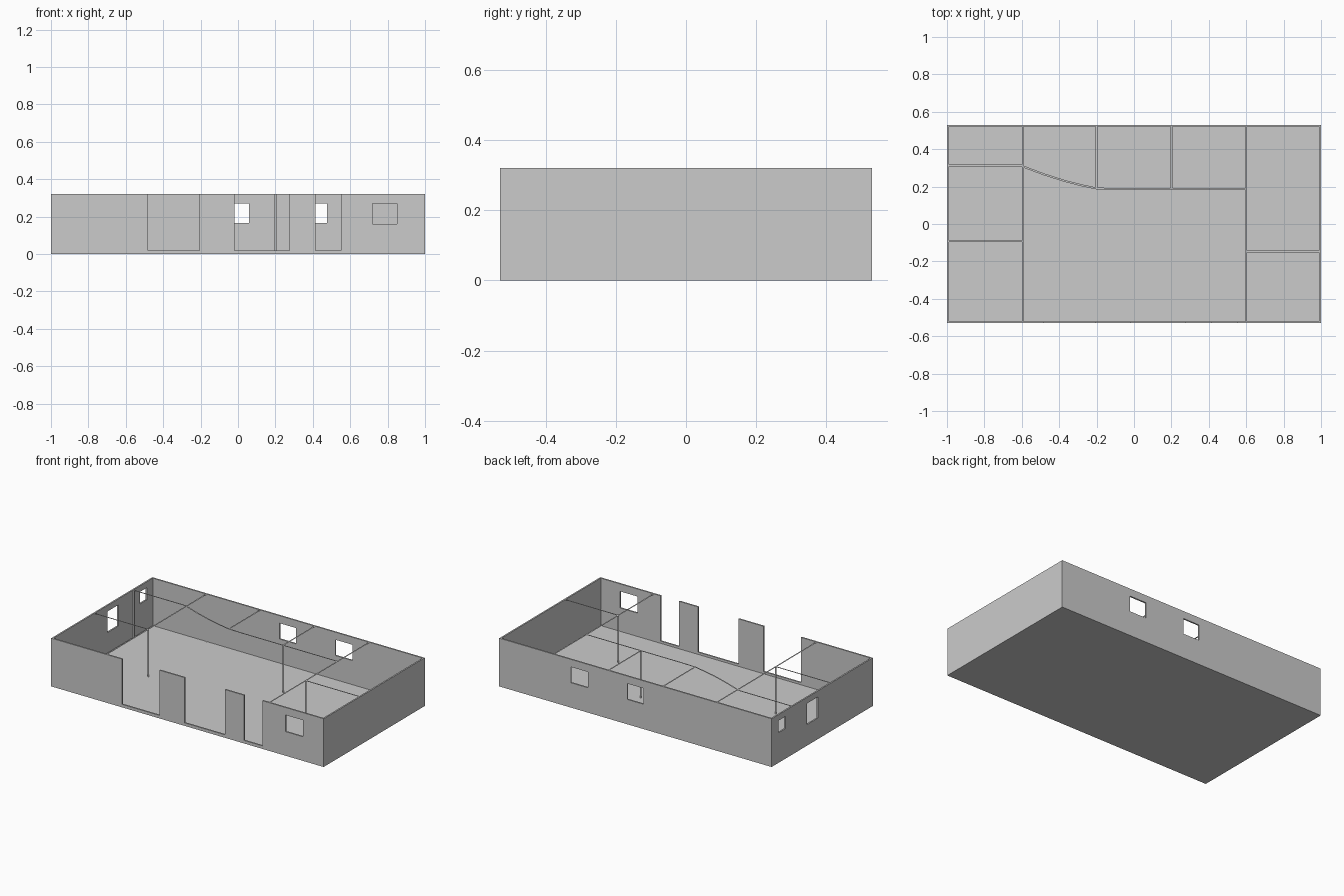
import bpy, bmesh
from mathutils import Vector

if "Cube" in bpy.data.objects:
    bpy.data.objects.remove(bpy.data.objects["Cube"])

X, Y, H, T, FLOOR = 1.0, 0.53, 0.32, 0.01, 0.005


def add_box(bm, x0, x1, y0, y1, z0, z1):
    verts = bmesh.ops.create_cube(bm, size=1)["verts"]
    for v in verts:
        v.co = Vector(((x0 + x1) / 2 + v.co.x * (x1 - x0),
                       (y0 + y1) / 2 + v.co.y * (y1 - y0),
                       (z0 + z1) / 2 + v.co.z * (z1 - z0)))


def make(name, bm):
    me = bpy.data.meshes.new(name)
    bm.to_mesh(me)
    bm.free()
    ob = bpy.data.objects.new(name, me)
    bpy.context.collection.objects.link(ob)
    return ob


def box(name, *dims):
    bm = bmesh.new()
    add_box(bm, *dims)
    return make(name, bm)


def quad(bm, *pts):
    bm.faces.new([bm.verts.new(p) for p in pts])


# Outer walls, hollowed and cut by the openings
walls = box("outer_walls", -X, X, -Y, Y, 0, H)
cuts = [
    (-X + T, X - T, -Y + T, Y - T, FLOOR, H + 0.1),      # room space
    (-0.48, -0.205, -Y - 0.1, -Y + 0.05, 0.02, H + 0.1),  # front openings
    (-0.02, 0.275, -Y - 0.1, -Y + 0.05, 0.02, H + 0.1),
    (0.415, 0.55, -Y - 0.1, -Y + 0.05, 0.02, H + 0.1),
    (0.72, 0.85, -Y - 0.1, -Y + 0.05, 0.16, 0.27),        # front window
    (-0.06, 0.06, Y - 0.05, Y + 0.1, 0.165, 0.27),        # back windows
    (0.35, 0.475, Y - 0.05, Y + 0.1, 0.165, 0.27),
    (-X - 0.1, -X + 0.05, 0.385, 0.46, 0.20, 0.28),       # left windows
    (-X - 0.1, -X + 0.05, 0.045, 0.16, 0.14, 0.28),
]
cutters = []
for i, dims in enumerate(cuts):
    c = box("cutter", *dims)
    c.hide_render = True
    m = walls.modifiers.new("cut", "BOOLEAN")
    m.operation, m.solver, m.object = "DIFFERENCE", "EXACT", c
    cutters.append(c)
bpy.context.view_layer.update()
cut_mesh = bpy.data.meshes.new_from_object(
    walls.evaluated_get(bpy.context.evaluated_depsgraph_get()))
walls.modifiers.clear()
walls.data = cut_mesh
for c in cutters:
    bpy.data.objects.remove(c)


# Flat ribbon of wall thickness along a path
def ribbon(name, pts, z):
    bm = bmesh.new()
    pts = [Vector((p[0], p[1], z)) for p in pts]
    rows = []
    for i, p in enumerate(pts):
        d = (pts[min(i + 1, len(pts) - 1)] - pts[max(i - 1, 0)]).normalized()
        n = Vector((-d.y, d.x, 0)) * T / 2
        rows.append((bm.verts.new(p - n), bm.verts.new(p + n)))
    for a, b in zip(rows, rows[1:]):
        bm.faces.new((a[0], b[0], b[1], a[1]))
    return make(name, bm)


# Partition cap strips
curve = [(-0.6, 0.31), (-0.48, 0.265), (-0.37, 0.23), (-0.28, 0.207),
         (-0.2, 0.19), (-0.1, 0.187), (0.6, 0.187)]
yi, xi = Y - T, X - T
for path in (curve,
             [(-0.595, -yi), (-0.595, yi)], [(0.6, -yi), (0.6, yi)],
             [(-0.2, 0.187), (-0.2, yi)], [(0.2, 0.187), (0.2, yi)],
             [(-xi, 0.313), (-0.6, 0.313)], [(-xi, -0.092), (-0.6, -0.092)],
             [(0.6, -0.147), (xi, -0.147)]):
    ribbon("partition_cap", path, H)

# Upright edge strips at the partition corners
bm = bmesh.new()
for x, y in ((-0.595, -0.092), (-0.595, yi - 0.005), (0.2, yi - 0.005),
             (0.6, -0.147), (0.2, 0.187), (-xi + 0.005, 0.313)):
    h = T / 2
    quad(bm, (x - h, y, FLOOR), (x + h, y, FLOOR), (x + h, y, H), (x - h, y, H))
make("partition_edges", bm)

# Door thresholds in the cross partitions
for x, y0, y1 in ((-0.595, 0.24, 0.43), (-0.2, 0.2, 0.34),
                  (-0.595, -0.33, -0.22)):
    ribbon("door_threshold", [(x, y0), (x, y1)], FLOOR + 0.003)
